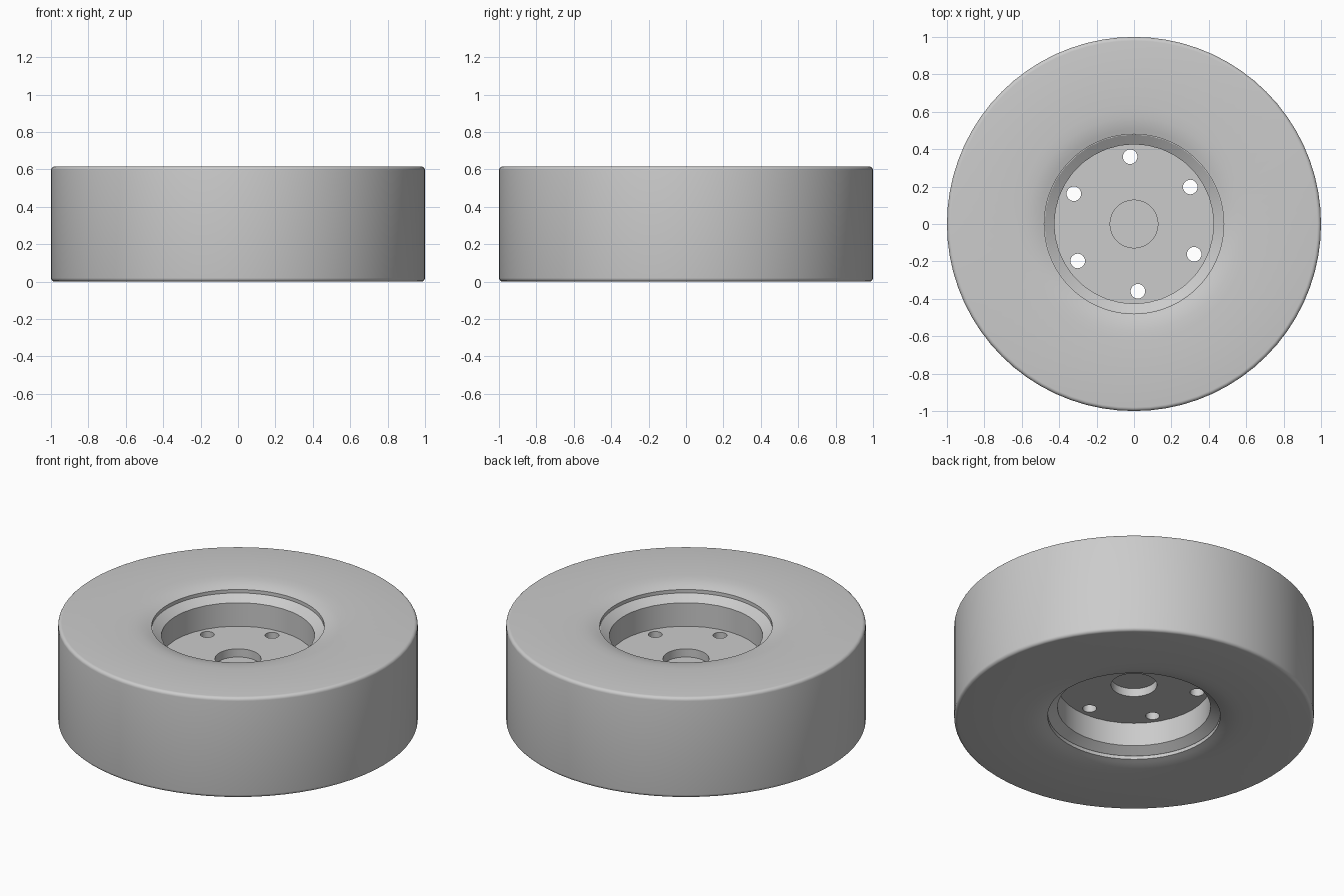
import bpy, bmesh
from math import radians, cos, sin, pi

if "Cube" in bpy.data.objects:
    bpy.data.objects.remove(bpy.data.objects["Cube"])

MID = 0.3075  # half of the wheel's width

grey = bpy.data.materials.new("light_grey")
grey.use_nodes = True
grey.diffuse_color = (0.6, 0.6, 0.6, 1)
grey.node_tree.nodes["Principled BSDF"].inputs["Base Color"].default_value = grey.diffuse_color


def revolve(name, upper, sides):
    """Spin a radius/height half-profile and its mirror image around z."""
    outline = [(r, MID + h) for r, h in upper] + [(r, MID - h) for r, h in reversed(upper)]
    bm = bmesh.new()
    verts = [bm.verts.new((r, 0, z)) for r, z in outline]
    edges = [bm.edges.new(pair) for pair in zip(verts, verts[1:])]
    if upper[0][0] > 0:
        edges.append(bm.edges.new((verts[-1], verts[0])))
    bmesh.ops.spin(bm, geom=verts + edges, cent=(0, 0, 0), axis=(0, 0, 1),
                   angle=2 * pi, steps=sides, use_merge=True)
    bmesh.ops.remove_doubles(bm, verts=bm.verts, dist=0.0001)
    bmesh.ops.recalc_face_normals(bm, faces=bm.faces)
    mesh = bpy.data.meshes.new(name)
    bm.to_mesh(mesh)
    bm.free()
    mesh.materials.append(grey)
    obj = bpy.data.objects.new(name, mesh)
    bpy.context.collection.objects.link(obj)
    return obj


def activate(obj):
    bpy.ops.object.select_all(action="DESELECT")
    obj.select_set(True)
    bpy.context.view_layer.objects.active = obj


# Tyre: soft dip around the rim, flat sidewall, rounded shoulder
shoulder = [(0.98 + 0.02 * sin(a), MID - 0.02 + 0.02 * cos(a))
            for a in (radians(d) for d in range(0, 91, 18))]
dip = [(0.48, 0.283), (0.505, 0.291), (0.535, 0.299), (0.57, 0.304), (0.62, MID)]
tyre = revolve("tyre", [(0.48, 0.22)] + dip + shoulder, 72)

# Wheel: blind centre bore, disc, rim wall and sloped lip
wheel = revolve("wheel", [(0, 0.033), (0.128, 0.033), (0.128, 0.083), (0.426, 0.083),
                          (0.426, 0.227), (0.478, 0.262), (0.49, 0.262)], 36)

# Bolt holes through the disc
for i in range(6):
    a = radians(33.3 + 60 * i)
    bpy.ops.mesh.primitive_cylinder_add(vertices=24, radius=0.039, depth=0.4,
                                        location=(0.36 * cos(a), 0.36 * sin(a), MID))
    cutter = bpy.context.object
    cutter.name = "bolt_hole_cutter"
    cutter.hide_render = True
    cutter.data.materials.append(grey)
    activate(wheel)
    cut = wheel.modifiers.new("bolt_hole", "BOOLEAN")
    cut.operation = "DIFFERENCE"
    cut.solver = "EXACT"
    cut.object = cutter
    bpy.ops.object.modifier_apply(modifier=cut.name)
    bpy.data.objects.remove(cutter)

for part in (tyre, wheel):
    activate(part)
    bpy.ops.object.shade_smooth_by_angle(angle=radians(30))
